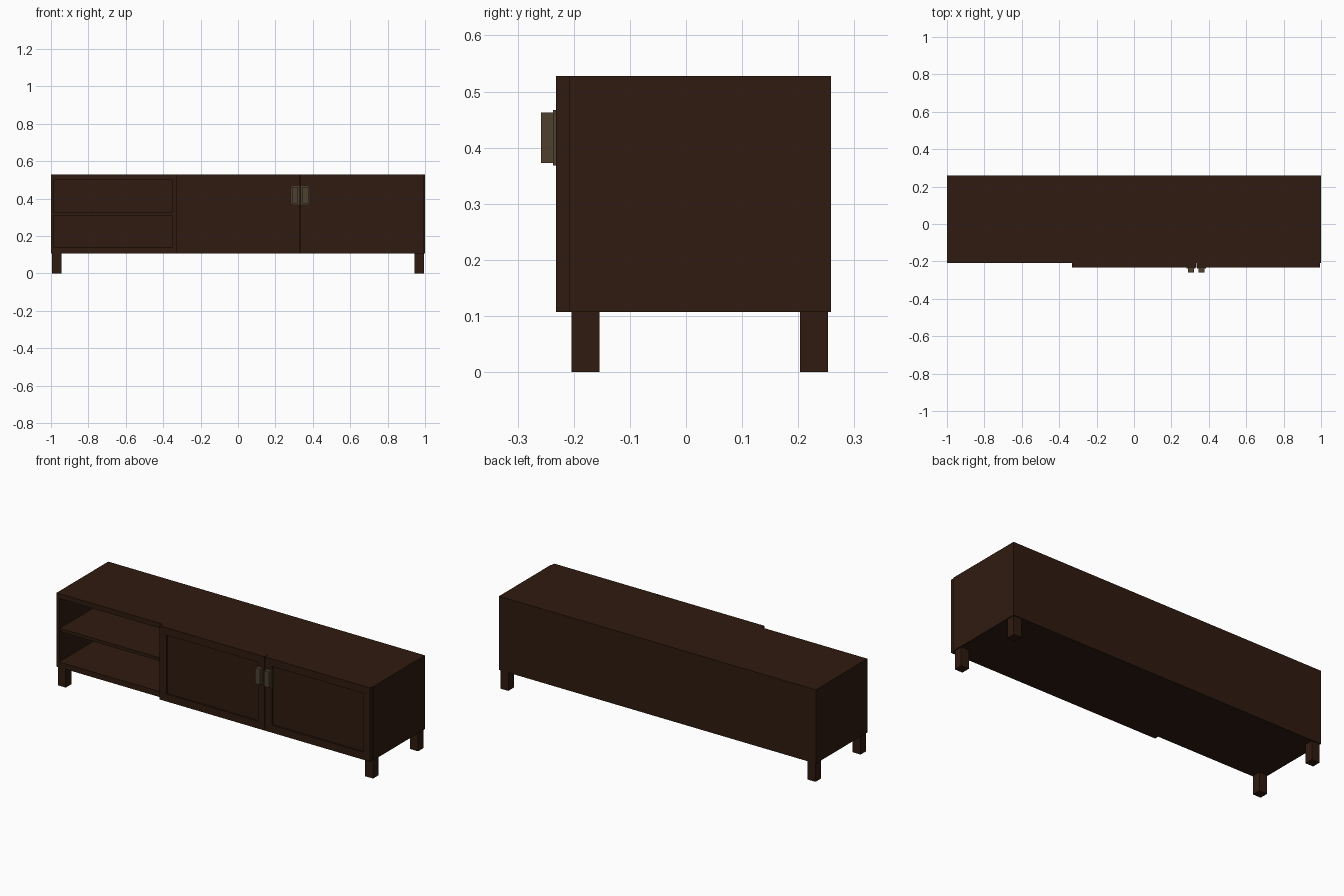
import bpy, bmesh

if "Cube" in bpy.data.objects:
    bpy.data.objects.remove(bpy.data.objects["Cube"])


def material(name, rgb):
    m = bpy.data.materials.new(name)
    m.diffuse_color = (*rgb, 1)
    m.use_nodes = True
    m.node_tree.nodes["Principled BSDF"].inputs["Base Color"].default_value = m.diffuse_color
    return m


WOOD = material("dark_wood", (0.028, 0.011, 0.005))
METAL = material("aged_metal", (0.075, 0.05, 0.028))


def box(name, x, y, z, mat=WOOD):
    bm = bmesh.new()
    bmesh.ops.create_cube(bm, size=1)
    for v in bm.verts:
        for i, (lo, hi) in enumerate((x, y, z)):
            v.co[i] = lo if v.co[i] < 0 else hi
    return finish(name, bm, mat)


def finish(name, bm, mat):
    me = bpy.data.meshes.new(name)
    bm.to_mesh(me)
    bm.free()
    me.materials.append(mat)
    ob = bpy.data.objects.new(name, me)
    bpy.context.collection.objects.link(ob)
    return ob


def door(name, x0, x1):
    # slab with a shallow recessed panel in its front face
    bm = bmesh.new()
    bmesh.ops.create_cube(bm, size=1)
    for v in bm.verts:
        v.co.x = x0 if v.co.x < 0 else x1
        v.co.y = F - 0.024 if v.co.y < 0 else F
        v.co.z = Z0 if v.co.z < 0 else Z1
    bm.normal_update()
    front = min(bm.faces, key=lambda f: f.normal.y)
    bmesh.ops.inset_region(bm, faces=[front], thickness=0.06)
    panel = bmesh.ops.extrude_face_region(bm, geom=[front])
    for v in panel["geom"]:
        if isinstance(v, bmesh.types.BMVert):
            v.co.y += 0.008
    if front.is_valid:
        bm.faces.remove(front)
    bmesh.ops.recalc_face_normals(bm, faces=bm.faces)
    return finish(name, bm, WOOD)


F, B = -0.208, 0.258       # carcass front and back
Z0, Z1 = 0.107, 0.528      # carcass bottom and top

# carcass panels
box("top_board", (-1, 1), (F, B), (0.5, Z1))
box("bottom_board", (-1, 1), (F, B), (Z0, 0.138))
box("left_side", (-1, -0.983), (F, B), (0.138, 0.5))
box("right_side", (0.983, 1), (F, B), (0.138, 0.5))
box("back_panel", (-0.983, 0.983), (B - 0.015, B), (0.138, 0.5))
box("divider", (-0.35, -0.325), (F, B - 0.015), (0.138, 0.5))
box("open_shelf", (-0.983, -0.35), (F + 0.005, B - 0.015), (0.31, 0.328))

# doors
door("left_door", -0.332, 0.331)
door("right_door", 0.334, 0.995)

# handles: back plate and pull block
for side, x in (("left", 0.305), ("right", 0.361)):
    box(side + "_handle_plate", (x - 0.023, x + 0.023), (-0.237, -0.232), (0.368, 0.467), METAL)
    box(side + "_handle_pull", (x - 0.016, x + 0.016), (-0.258, -0.237), (0.373, 0.463), METAL)

# legs
for sx, side in ((-1, "left"), (1, "right")):
    xs = sorted((sx * 0.945, sx * 0.995))
    box("front_leg_" + side, xs, (-0.204, -0.154), (0, Z0))
    box("back_leg_" + side, xs, (0.203, 0.253), (0, Z0))
